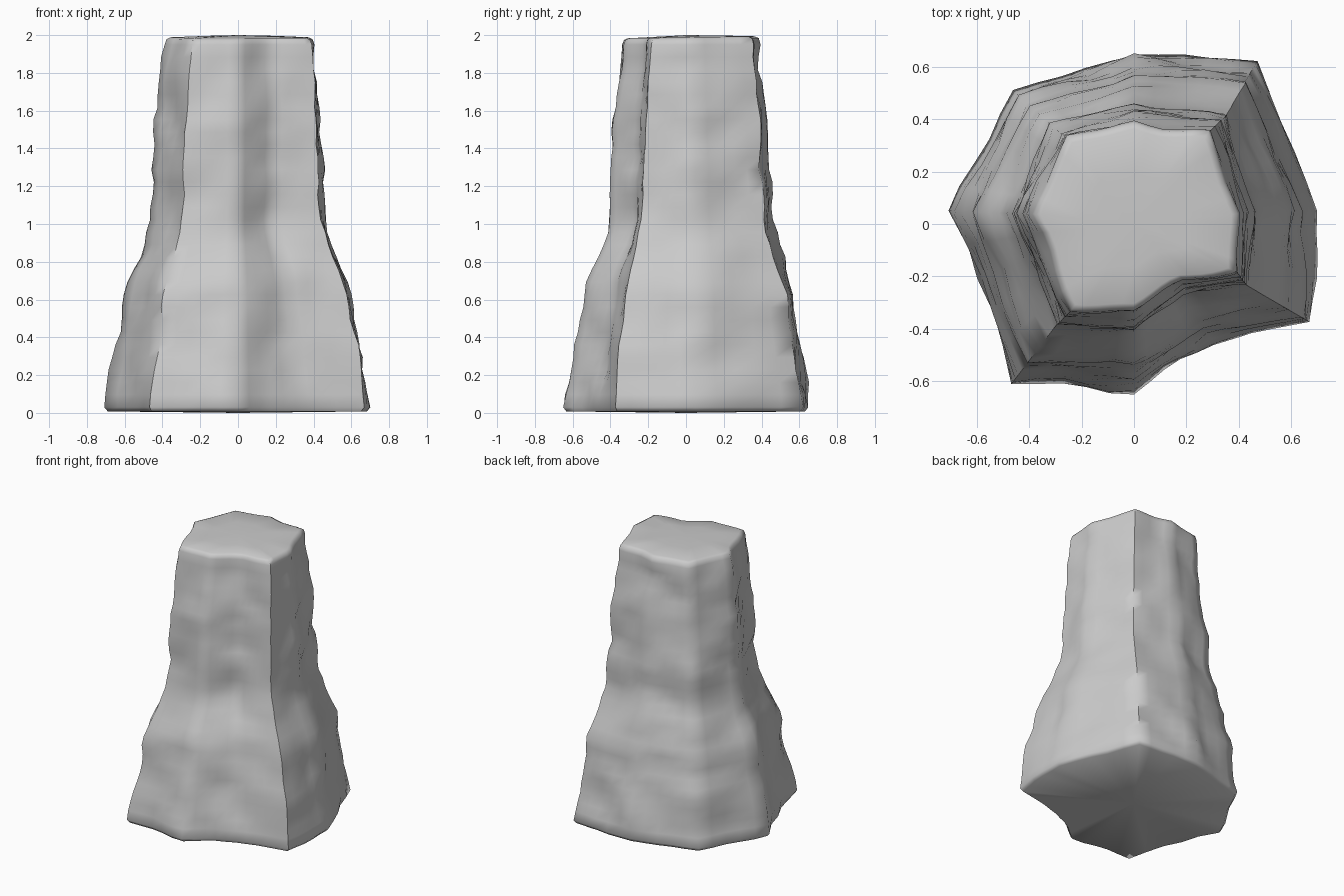
import bpy, bmesh
from mathutils import Vector, noise

if "Cube" in bpy.data.objects:
    bpy.data.objects.remove(bpy.data.objects["Cube"])

# Corner outlines of the rock column (right, counter-clockwise) at three heights
BASE = [(.70, .05), (.47, .62), (0, .65), (-.46, .51), (-.70, .05),
        (-.46, -.60), (0, -.64), (.30, -.45), (.68, -.38)]
WAIST = [(.46, .05), (.35, .41), (0, .46), (-.32, .38), (-.47, .04),
         (-.30, -.39), (0, -.41), (.18, -.27), (.44, -.24)]
TOP = [(.405, .04), (.285, .35), (0, .39), (-.25, .33), (-.40, .04),
       (-.24, -.33), (0, -.33), (.19, -.215), (.385, -.18)]
# height, blend from base (0) through waist (1) to top (2)
PROFILE = [(.03, 0), (.35, .23), (.65, .47), (.85, .77), (1.0, 1.0),
           (1.25, 1.16), (1.5, 1.42), (1.75, 1.72), (1.95, 2.0)]
CUTS, RINGS = 5, 30


def blend_at(z):
    for (z0, b0), (z1, b1) in zip(PROFILE, PROFILE[1:]):
        if z <= z1:
            return b0 + (b1 - b0) * (z - z0) / (z1 - z0)
    return 2.0


def outline(z):
    b = blend_at(z)
    lo, hi = (BASE, WAIST) if b < 1 else (WAIST, TOP)
    t = b if b < 1 else b - 1
    pts = [Vector(p).lerp(Vector(q), t) for p, q in zip(lo, hi)]
    n = len(pts)
    return [pts[i].lerp(pts[(i + 1) % n], k / CUTS)
            for i in range(n) for k in range(CUTS)]


def rough(p, z):
    # chipped stone: broad lumps plus flatter layered ledges
    lump = noise.noise(Vector((p.x * 4, p.y * 4, z * 4)))
    ledge = noise.noise(Vector((p.x * 5 + 9, p.y * 5, z * 9)))
    return p * (1 + (.025 * lump + .02 * ledge) / max(p.length, .2))


bm = bmesh.new()


def add_ring(z, source, scale, tilt=0.0):
    return [bm.verts.new((*(rough(p, source) * scale), z + tilt * p.y))
            for p in outline(source)]


# Walls, with softened rims at the foot and the summit
rings = [add_ring(.008, .03, .975)]
for i in range(RINGS):
    z = .03 + 1.92 * i / (RINGS - 1)
    rings.append(add_ring(z, z, 1))
rings.append(add_ring(1.978, 1.95, .975, .015))
rings.append(add_ring(1.988, 1.95, .92, .015))
rings.append(add_ring(1.994, 1.95, .5, .01))
for lower, upper in zip(rings, rings[1:]):
    for i in range(len(lower)):
        j = (i + 1) % len(lower)
        bm.faces.new((lower[i], lower[j], upper[j], upper[i]))

# Summit and underside caps
for ring, z in ((rings[-1], 2.0), (rings[0], 0.0)):
    mid = bm.verts.new((0, 0, z))
    for i in range(len(ring)):
        bm.faces.new((ring[i], ring[(i + 1) % len(ring)], mid))
bmesh.ops.recalc_face_normals(bm, faces=bm.faces)

mesh = bpy.data.meshes.new("rock_column")
bm.to_mesh(mesh)
bm.free()
rock = bpy.data.objects.new("rock_column", mesh)
bpy.context.collection.objects.link(rock)
bpy.context.view_layer.objects.active = rock
rock.select_set(True)
bpy.ops.object.shade_smooth_by_angle(angle=1.0)
